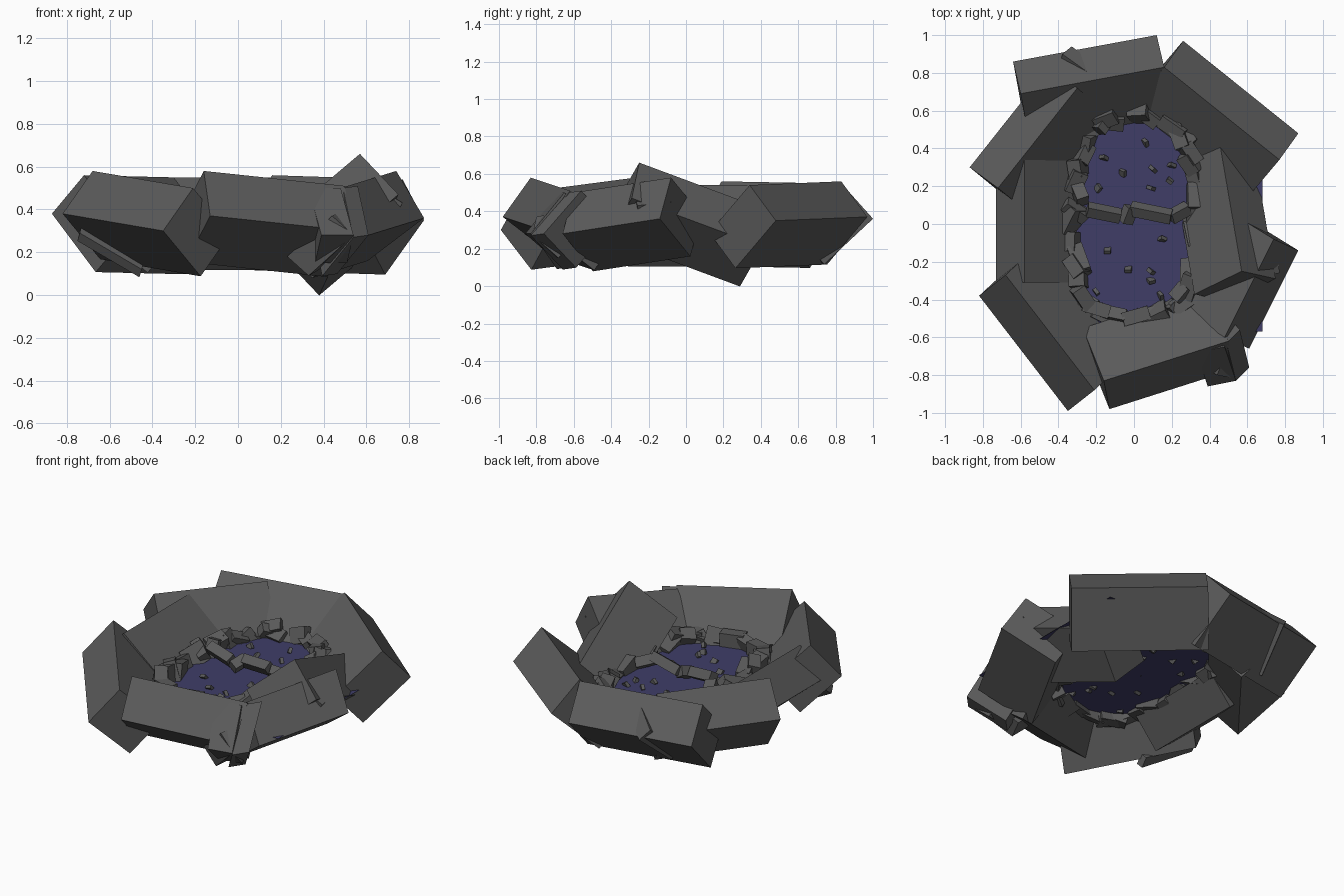
import bpy, bmesh, math, random
from mathutils import Vector, Matrix, Euler

random.seed(7)
cube = bpy.data.objects.get("Cube")
if cube:
    bpy.data.objects.remove(cube, do_unlink=True)


def material(name, rgb):
    m = bpy.data.materials.new(name)
    m.use_nodes = True
    m.diffuse_color = (*rgb, 1)
    m.node_tree.nodes["Principled BSDF"].inputs["Base Color"].default_value = (*rgb, 1)
    return m


ROCK = material("dark grey stone", (0.104, 0.104, 0.104))
WATER = material("dusky violet water", (0.05, 0.047, 0.137))


def finish(name, bm, mat):
    bmesh.ops.recalc_face_normals(bm, faces=bm.faces)
    mesh = bpy.data.meshes.new(name)
    bm.to_mesh(mesh)
    bm.free()
    mesh.materials.append(mat)
    obj = bpy.data.objects.new(name, mesh)
    bpy.context.collection.objects.link(obj)


def add_box(bm, centre, size, turn):
    mat = (Matrix.Translation(centre) @ Euler(turn).to_matrix().to_4x4()
           @ Matrix.Diagonal((*size, 1)))
    bmesh.ops.create_cube(bm, size=1, matrix=mat)


def boulder(name, start, end, outward, depth):
    """Tilted block: a top ridge, an outer slope and a depth into the ring."""
    a, o = Vector(start), Vector(outward)
    along = Vector(end) - a
    inward = along.cross(o).normalized() * depth
    mid = a + (along + o + inward) / 2
    bm = bmesh.new()
    frame = Matrix((along, o, inward)).transposed().to_4x4()
    bmesh.ops.create_cube(bm, size=1, matrix=Matrix.Translation(mid) @ frame)
    finish(name, bm, ROCK)


# Ring of large boulders
boulder("front_boulder", (-.16, -.83, .58), (.5, -.62, .51), (.03, -.15, -.21), .37)
boulder("front_left_boulder", (.48, -.6, .5), (.74, -.08, .58), (.13, -.06, -.22), .37)
boulder("left_boulder", (.57, -.25, .66), (.45, .45, .4), (.18, -.04, -.19), .35)
boulder("back_left_boulder", (.77, .34, .54), (.16, .83, .56), (.1, .14, -.19), .38)
boulder("back_boulder", (.16, .83, .55), (-.6, .69, .55), (-.04, .17, -.19), .36)
boulder("back_right_boulder", (-.3, .72, .55), (-.72, .19, .56), (-.15, .11, -.18), .38)
boulder("right_boulder", (-.58, .35, .54), (-.58, -.31, .54), (-.15, 0, -.18), .4)
boulder("front_right_boulder", (-.68, -.27, .58), (-.21, -.88, .5), (-.14, -.11, -.2), .32)

# Smaller wedged blocks
boulder("front_wedge", (.54, -.83, .27), (.49, -.63, .5), (.07, .07, .01), .29)
boulder("front_slab", (.48, -.65, .5), (.54, -.83, .28), (-.15, -.03, 0), .2)
boulder("front_foot", (.54, -.82, .28), (.33, -.69, .09), (-.1, .02, .09), .12)
boulder("left_wedge", (.66, -.28, .5), (.65, -.1, .52), (.11, .02, -.07), .12)
boulder("right_sliver", (-.73, -.36, .33), (-.44, -.46, .16), (-.01, -.05, -.04), .05)
boulder("back_sliver", (-.24, .8, .5), (-.38, .9, .41), (.05, .04, -.06), .33)

# Water sheet
bm = bmesh.new()
bmesh.ops.create_grid(bm, x_segments=1, y_segments=1, size=.5,
                      matrix=Matrix.Translation((.065, .015, .31)) @ Matrix.Diagonal((1.23, 1.17, 1, 1)))
finish("water", bm, WATER)

# Rubble around the shoreline
bm = bmesh.new()
COUNT = 40
for i in range(COUNT):
    t = math.tau * i / COUNT
    c, s = math.cos(t), math.sin(t)
    x = .01 + .325 * math.copysign(abs(c) ** .6, c)
    y = .04 + .53 * math.copysign(abs(s) ** .8, s)
    heading = math.atan2(.54 * c, -.325 * s) + random.uniform(-.5, .5)
    jitter = Vector([random.uniform(-.025, .025) for _ in range(3)])
    size = (random.uniform(.09, .15), random.uniform(.06, .09), random.uniform(.08, .13))
    add_box(bm, Vector((x, y, .325)) + jitter, size,
            (random.uniform(-.6, .6), random.uniform(-.4, .4), heading))
finish("shore_rubble", bm, ROCK)

# Stepping stones across the middle
bm = bmesh.new()
for x, y, z, length, tilt, yaw in ((-.31, .07, .36, .14, .3, -.6), (-.16, .06, .38, .18, .15, -.2),
                                   (-.03, .05, .36, .09, -.3, 1.2), (.09, .06, .38, .22, -.1, -.2),
                                   (.24, .06, .36, .11, .3, .5)):
    add_box(bm, (x, y, z), (length, .06, .06), (.6, tilt, yaw))
finish("stepping_stones", bm, ROCK)

# Pebbles poking out of the water
bm = bmesh.new()
for x, y in ((-.16, .35), (.06, .43), (-.06, .27), (.2, .31), (.09, .19), (-.19, .19), (.19, .23),
             (.1, .29), (-.14, -.14), (-.03, -.24), (.09, -.25), (.09, -.3), (-.2, -.36), (.15, -.08), (.14, -.38)):
    add_box(bm, (x, y, .315), (.035, .02, .035), [random.uniform(-1, 1) for _ in range(3)])
finish("pebbles", bm, ROCK)
